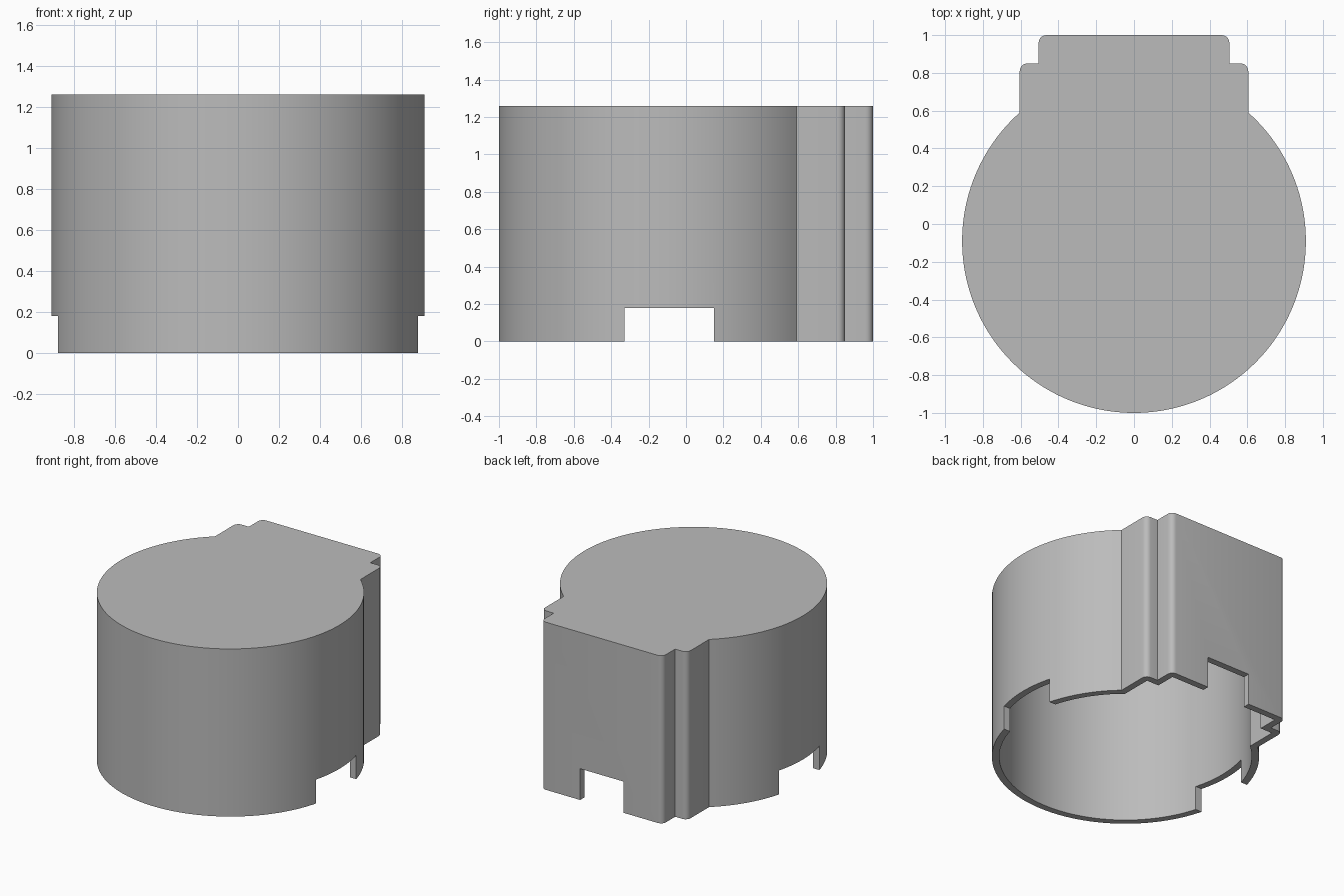
import bpy
import bmesh
import math

HEIGHT = 1.26
WALL = 0.05
CENTRE_Y = -0.09

cube = bpy.data.objects.get("Cube")
if cube:
    bpy.data.objects.remove(cube, do_unlink=True)

grey = bpy.data.materials.new("mid grey")
grey.use_nodes = True
colour = (0.5, 0.5, 0.5, 1)
grey.diffuse_color = colour
grey.node_tree.nodes["Principled BSDF"].inputs["Base Color"].default_value = colour


def corner(x, y, r, steps=5):
    """Rounded outer corner, turning from +x to +y."""
    if r <= 0:
        return [(x, y)]
    angles = [i * math.pi / 2 / steps for i in range(steps + 1)]
    return [(x - r + r * math.cos(a), y - r + r * math.sin(a)) for a in angles]


def outline(inset, rounding):
    """Round drum joined to a stepped block at the back."""
    radius, side, neck = 0.91 - inset, 0.605 - inset, 0.505 - inset
    start, end = -math.pi / 2, math.acos(side / radius)
    steps = 64
    arc = [start + (end - start) * i / steps for i in range(steps + 1)]
    right = [(radius * math.cos(a), CENTRE_Y + radius * math.sin(a)) for a in arc]
    right += corner(side, 0.85 - inset, rounding)
    right += [(neck, 0.85 - inset)]
    right += corner(neck, 1 - inset, rounding)
    left = [(-x, y) for x, y in reversed(right[1:])]
    return right + left


def prism(name, points, bottom, top):
    bm = bmesh.new()
    base = bm.faces.new([bm.verts.new((x, y, bottom)) for x, y in points])
    result = bmesh.ops.extrude_face_region(bm, geom=[base])
    raised = [v for v in result["geom"] if isinstance(v, bmesh.types.BMVert)]
    bmesh.ops.translate(bm, verts=raised, vec=(0, 0, top - bottom))
    bmesh.ops.recalc_face_normals(bm, faces=bm.faces)
    mesh = bpy.data.meshes.new(name)
    bm.to_mesh(mesh)
    bm.free()
    mesh.materials.append(grey)
    obj = bpy.data.objects.new(name, mesh)
    bpy.context.collection.objects.link(obj)
    return obj


def rectangle(x0, x1, y0, y1):
    return [(x0, y0), (x1, y0), (x1, y1), (x0, y1)]


# Closed top cover with an open, hollow underside
cover = prism("cover_shell", outline(0, 0.04), 0, HEIGHT)
cutters = [
    prism("cavity", outline(WALL, 0), -0.2, HEIGHT - WALL),
    prism("side_notches", rectangle(-2, 2, -0.33, 0.15), -0.3, 0.18),
    prism("back_notch", rectangle(-0.18, 0.18, 0.7, 1.3), -0.4, 0.235),
]

bpy.ops.object.select_all(action="DESELECT")
bpy.context.view_layer.objects.active = cover
cover.select_set(True)
for cutter in cutters:
    cutter.hide_render = True
    cut = cover.modifiers.new(cutter.name, "BOOLEAN")
    cut.operation = "DIFFERENCE"
    cut.solver = "EXACT"
    cut.object = cutter
    bpy.ops.object.modifier_apply(modifier=cut.name)
    bpy.data.objects.remove(cutter, do_unlink=True)

# Smooth walls with crisp rims
bpy.ops.object.shade_smooth_by_angle(angle=math.radians(30))
